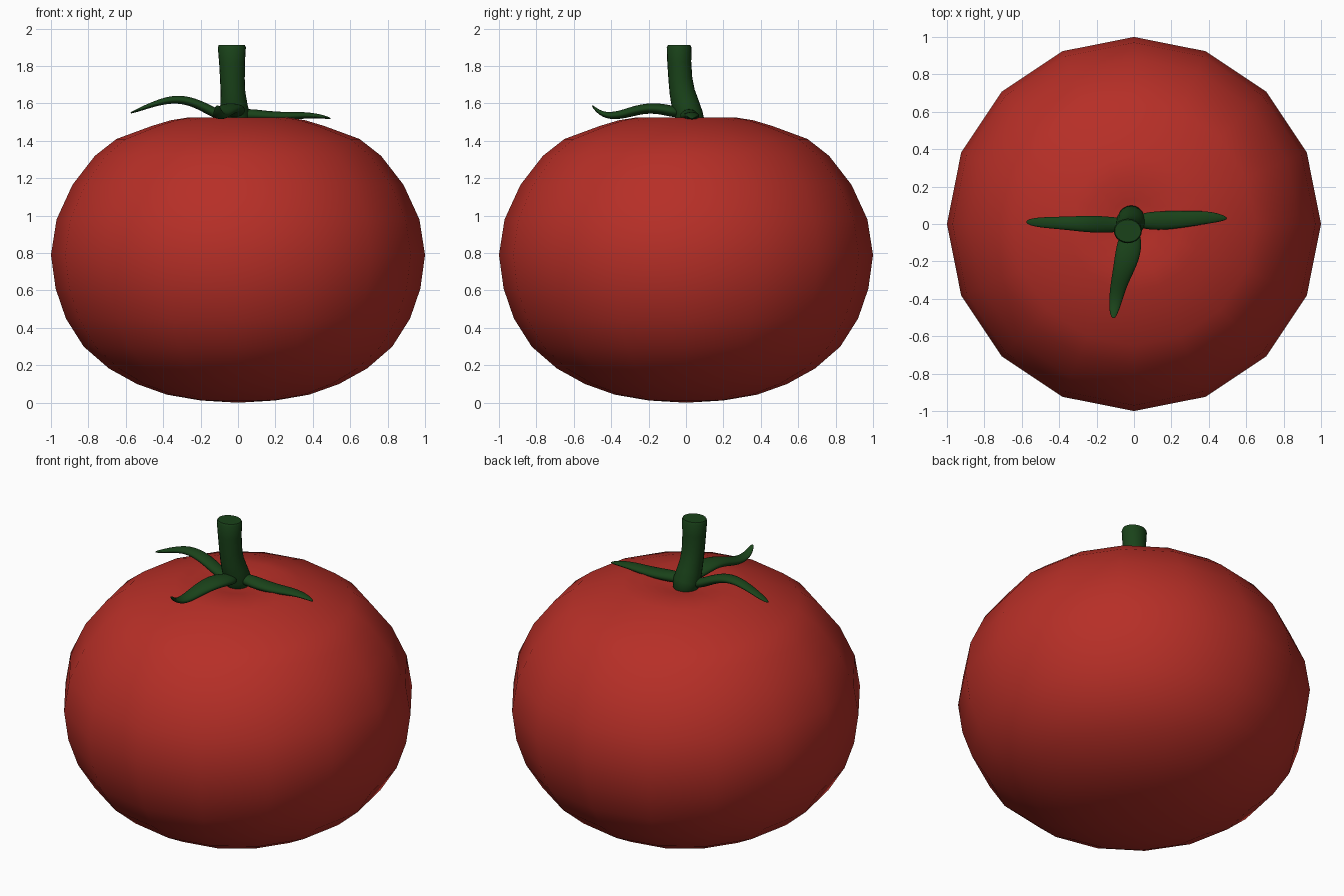
import bpy, bmesh, math
from mathutils import Vector


def material(name, rgb):
    m = bpy.data.materials.new(name)
    m.diffuse_color = (*rgb, 1)
    return m


RED = material("red_skin", (0.47, 0.028, 0.02))
GREEN = material("green_stalk", (0.01, 0.055, 0.01))


def finish(name, bm, mat):
    bmesh.ops.recalc_face_normals(bm, faces=bm.faces)
    me = bpy.data.meshes.new(name)
    bm.to_mesh(me)
    bm.free()
    me.materials.append(mat)
    for p in me.polygons:
        p.use_smooth = len(p.vertices) <= 4
    ob = bpy.data.objects.new(name, me)
    bpy.context.collection.objects.link(ob)
    return ob


def skin(bm, rings):
    n = len(rings[0])
    for a, b in zip(rings, rings[1:]):
        for i in range(n):
            j = (i + 1) % n
            bm.faces.new((a[i], a[j], b[j], b[i]))


def lathe(name, profile, bottom, top, sides, mat):
    bm = bmesh.new()
    rings = [[bm.verts.new((r * math.cos(math.tau * i / sides),
                            r * math.sin(math.tau * i / sides), z))
              for i in range(sides)] for r, z in profile]
    skin(bm, rings)
    for z, ring in ((bottom, rings[0]), (top, rings[-1])):
        c = bm.verts.new((0, 0, z))
        for i in range(sides):
            bm.faces.new((c, ring[i], ring[(i + 1) % sides]))
    return finish(name, bm, mat)


def tube(name, stations, side, sides, mat, subdiv=0):
    """Oval tube; each station is (centre, half width along side, half thickness)."""
    bm = bmesh.new()
    pts = [Vector(s[0]) for s in stations]
    rings = []
    for k, (_, w, h) in enumerate(stations):
        t = (pts[min(k + 1, len(pts) - 1)] - pts[max(k - 1, 0)]).normalized()
        u = Vector(side)
        u = (u - t * u.dot(t)).normalized()
        v = t.cross(u)
        rings.append([bm.verts.new(pts[k] + u * w * math.cos(math.tau * i / sides)
                                   + v * h * math.sin(math.tau * i / sides))
                      for i in range(sides)])
    skin(bm, rings)
    bm.faces.new(rings[0])
    bm.faces.new(rings[-1])
    ob = finish(name, bm, mat)
    if subdiv:
        for p in ob.data.polygons:
            p.use_smooth = True
        ob.modifiers.new("smooth", "SUBSURF").levels = subdiv
        ob.modifiers["smooth"].render_levels = subdiv
    return ob


# Fruit with a shallow dimple on top
lathe("fruit", [(0.2, 0.012), (0.38, 0.043), (0.54, 0.1), (0.69, 0.183),
                (0.825, 0.3), (0.92, 0.45), (0.975, 0.61), (1.0, 0.79),
                (0.97, 0.98), (0.885, 1.165), (0.765, 1.32), (0.65, 1.41),
                (0.46, 1.48), (0.36, 1.51), (0.26, 1.526), (0.13, 1.505)],
      0.0, 1.49, 16, RED)

# Stem
tube("stem", [((-0.015, 0.025, 1.47), 0.05, 0.05), ((-0.015, 0.025, 1.5), 0.072, 0.075),
              ((-0.016, 0.015, 1.54), 0.078, 0.075), ((-0.022, -0.005, 1.6), 0.071, 0.074),
              ((-0.027, -0.02, 1.66), 0.066, 0.068), ((-0.03, -0.03, 1.73), 0.066, 0.064),
              ((-0.032, -0.036, 1.82), 0.069, 0.064), ((-0.033, -0.037, 1.9), 0.075, 0.066),
              ((-0.033, -0.037, 1.912), 0.07, 0.06)], (1, 0, 0), 20, GREEN)

# Three sepals: left, right and front
tube("left_sepal", [((-0.02, 0.0, 1.52), 0.03, 0.025), ((-0.1, -0.005, 1.535), 0.045, 0.03),
                    ((-0.18, -0.002, 1.58), 0.05, 0.028), ((-0.26, 0.0, 1.615), 0.048, 0.026),
                    ((-0.35, 0.004, 1.625), 0.04, 0.023), ((-0.45, 0.007, 1.598), 0.034, 0.016),
                    ((-0.54, 0.01, 1.562), 0.026, 0.009), ((-0.578, 0.011, 1.548), 0.008, 0.004)],
     (0, 1, 0), 8, GREEN, 2)
tube("right_sepal", [((0.0, 0.015, 1.54), 0.03, 0.03), ((0.07, 0.017, 1.54), 0.052, 0.035),
                     ((0.15, 0.018, 1.533), 0.056, 0.03), ((0.25, 0.024, 1.53), 0.05, 0.026),
                     ((0.35, 0.033, 1.538), 0.042, 0.02), ((0.44, 0.035, 1.533), 0.03, 0.012),
                     ((0.5, 0.03, 1.518), 0.008, 0.005)],
     (0, 1, 0), 8, GREEN, 2)
tube("front_sepal", [((-0.015, -0.02, 1.545), 0.045, 0.03), ((-0.022, -0.1, 1.565), 0.075, 0.034),
                     ((-0.04, -0.19, 1.578), 0.072, 0.03), ((-0.068, -0.28, 1.56), 0.055, 0.029),
                     ((-0.088, -0.35, 1.538), 0.046, 0.025), ((-0.1, -0.42, 1.533), 0.037, 0.02),
                     ((-0.108, -0.47, 1.555), 0.026, 0.012), ((-0.11, -0.505, 1.592), 0.01, 0.004)],
     (1, 0, 0), 8, GREEN, 2)
